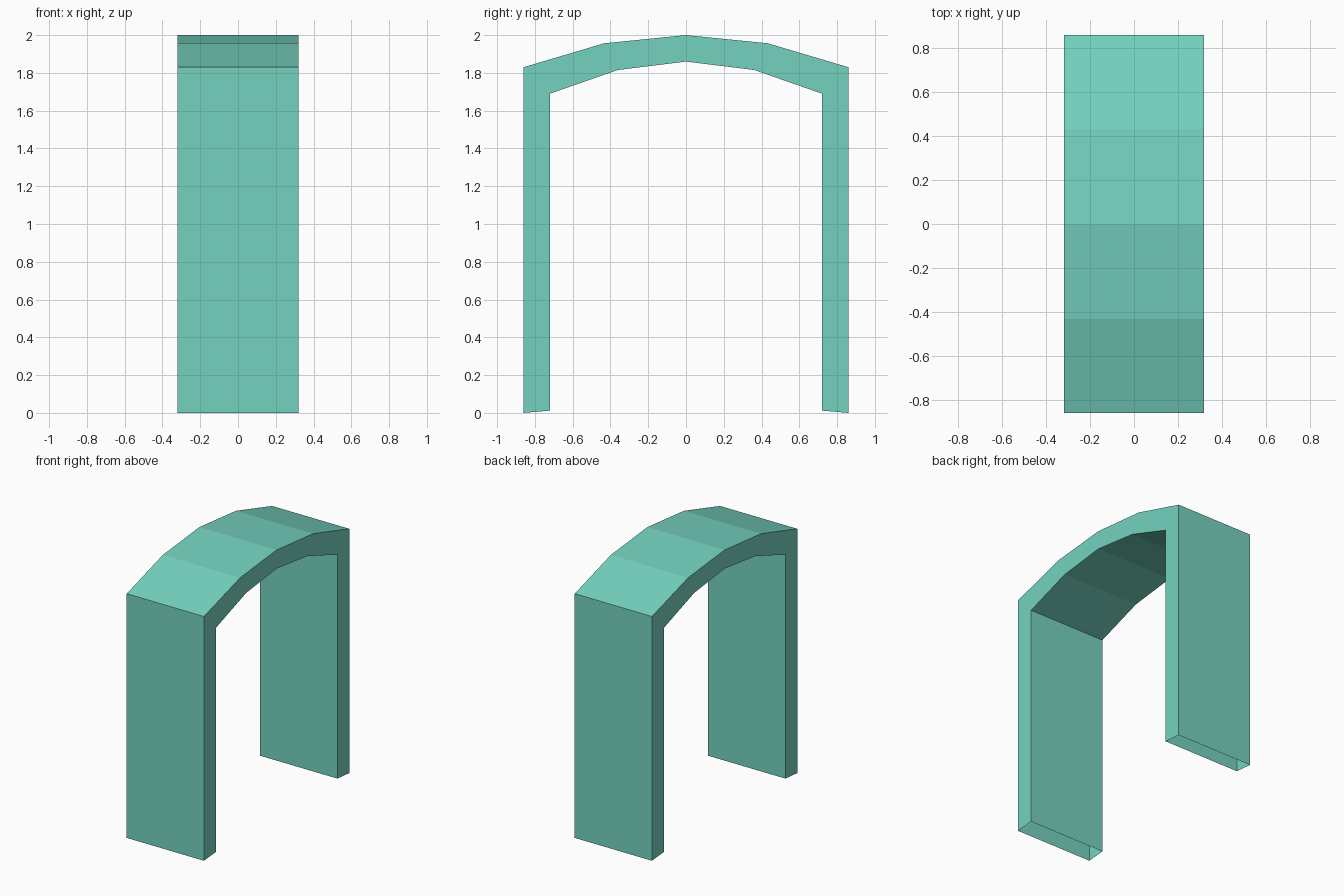
import bpy, bmesh

cube = bpy.data.objects.get("Cube")
if cube:
    bpy.data.objects.remove(cube, do_unlink=True)

# Single flat colour
mat = bpy.data.materials.new("sea green")
mat.use_nodes = True
colour = (0.178, 0.651, 0.521, 1)
mat.diffuse_color = colour
mat.node_tree.nodes["Principled BSDF"].inputs["Base Color"].default_value = colour

HALF_WIDTH = 0.32

# Half profiles (y, z) from foot to crown, mirrored to the far leg
outer_half = [(0.86, 0), (0.86, 1.83), (0.432, 1.957), (0, 2)]
inner_half = [(0.72, 0.012), (0.72, 1.69), (0.362, 1.815), (0, 1.86)]


def mirrored(half):
    return [(-y, z) for y, z in half] + half[-2::-1]


def strip(bm, profile):
    """Two rows of vertices, one for each side of the arch."""
    return [[bm.verts.new((x, y, z)) for y, z in profile]
            for x in (-HALF_WIDTH, HALF_WIDTH)]


# Arch shell: outer skin, inner skin and both sides, hollow at the feet
bm = bmesh.new()
outer_r, outer_l = strip(bm, mirrored(outer_half))
inner_r, inner_l = strip(bm, mirrored(inner_half))
for a, b in ((outer_r, outer_l), (outer_l, inner_l),
             (inner_l, inner_r), (inner_r, outer_r)):
    for i in range(len(a) - 1):
        bm.faces.new((a[i], b[i], b[i + 1], a[i + 1]))
bm.normal_update()

mesh = bpy.data.meshes.new("arch")
bm.to_mesh(mesh)
bm.free()
mesh.materials.append(mat)
arch = bpy.data.objects.new("arch", mesh)
bpy.context.collection.objects.link(arch)
